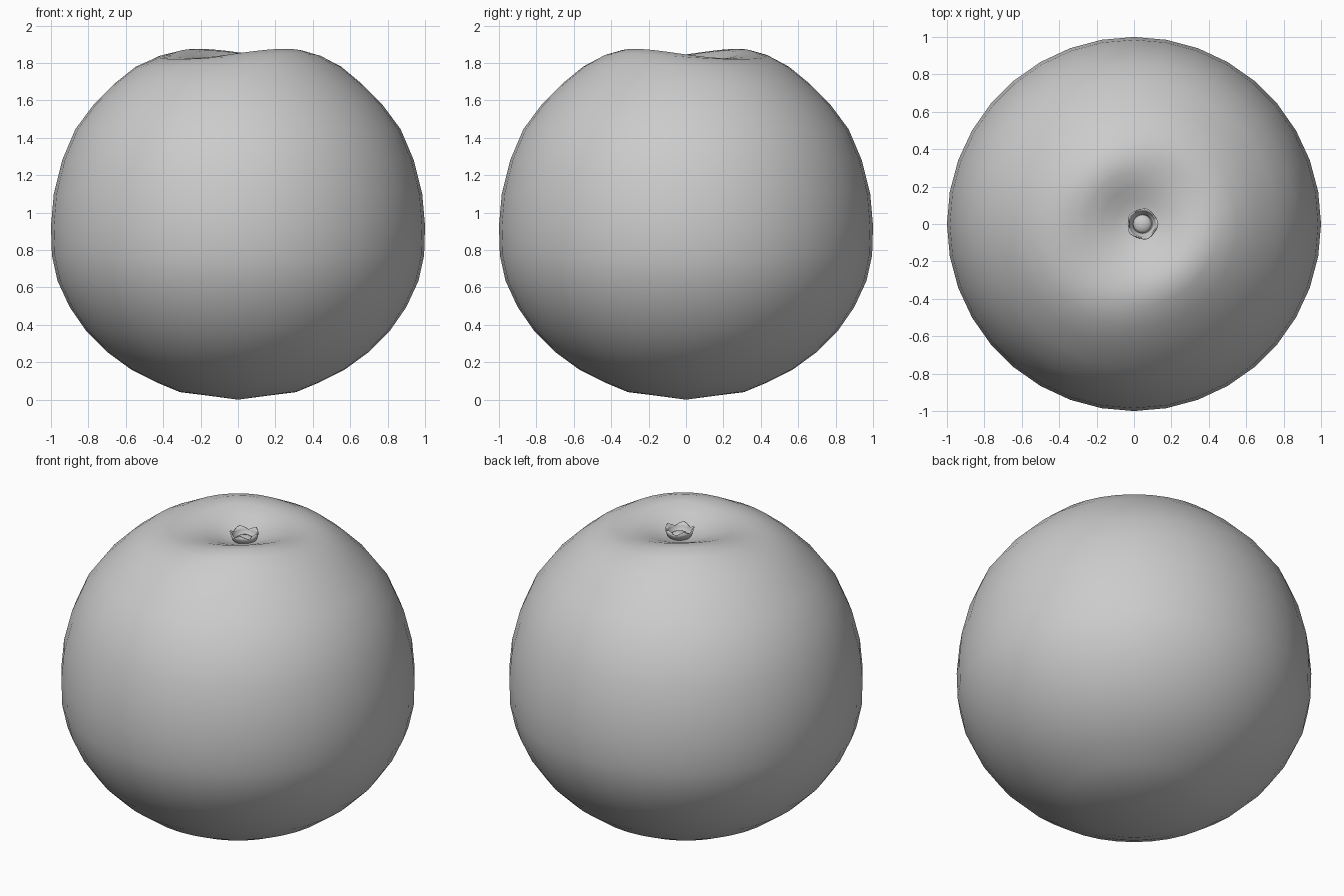
import bpy, bmesh, math
from math import sin, cos, pi, radians

cube = bpy.data.objects.get("Cube")
if cube:
    bpy.data.objects.remove(cube)

grey = bpy.data.materials.new("light grey")
grey.use_nodes = True
grey.diffuse_color = (0.6, 0.6, 0.6, 1)
grey.node_tree.nodes["Principled BSDF"].inputs["Base Color"].default_value = (0.6, 0.6, 0.6, 1)


def finish(name, bm, angle):
    bmesh.ops.recalc_face_normals(bm, faces=bm.faces)
    mesh = bpy.data.meshes.new(name)
    bm.to_mesh(mesh)
    bm.free()
    mesh.materials.append(grey)
    obj = bpy.data.objects.new(name, mesh)
    bpy.context.collection.objects.link(obj)
    bpy.ops.object.select_all(action="DESELECT")
    obj.select_set(True)
    bpy.context.view_layer.objects.active = obj
    bpy.ops.object.shade_smooth_by_angle(angle=radians(angle))
    return obj


def loft(bm, rings):
    """Bridge successive rings of equal vertex count."""
    for low, high in zip(rings, rings[1:]):
        n = len(low)
        for i in range(n):
            j = (i + 1) % n
            bm.faces.new((low[i], low[j], high[j], high[i]))


# Fruit body: revolved profile (radius, height) with a two-fold wavy rim
PROFILE = [(0.15, 0.02), (0.31, 0.04), (0.43, 0.09), (0.57, 0.16), (0.70, 0.255),
           (0.81, 0.365), (0.90, 0.495), (0.965, 0.635), (0.995, 0.77), (1.0, 0.93),
           (0.985, 1.1), (0.94, 1.28), (0.87, 1.445), (0.77, 1.58), (0.66, 1.69),
           (0.55, 1.78), (0.44, 1.835), (0.36, 1.85), (0.28, 1.845), (0.20, 1.822),
           (0.13, 1.795), (0.06, 1.775)]
SEGMENTS = 36
TOP_X = 0.045

bm = bmesh.new()
rings = []
for r, z in PROFILE:
    ring = []
    for i in range(SEGMENTS):
        a = 2 * pi * i / SEGMENTS
        near_top = max(0, min(1, (z - 1.6) / 0.25))
        rim = math.exp(-((r - 0.34) / 0.14) ** 2) * near_top
        dz = 0.026 * rim * cos(2 * (a + radians(50)))
        shift = TOP_X * max(0, 1 - r / 0.6) * near_top
        ring.append(bm.verts.new((r * cos(a) + shift, r * sin(a), z + dz)))
    rings.append(ring)
loft(bm, rings)
for ring, x, z in ((rings[0], 0.0, 0.0), (rings[-1], TOP_X, 1.77)):
    pole = bm.verts.new((x, 0, z))
    for i in range(SEGMENTS):
        bm.faces.new((ring[i], ring[(i + 1) % SEGMENTS], pole))
finish("fruit_body", bm, 60)

# Calyx: small flared cup with a jagged edge
bm = bmesh.new()
rings = []
for r, z, jag in ((0.045, 1.77, 0), (0.062, 1.785, 0), (0.07, 1.805, 0), (0.074, 1.82, 0.012)):
    ring = []
    for i in range(20):
        a = 2 * pi * i / 20
        tooth = jag * cos(5 * a)
        ring.append(bm.verts.new((TOP_X + (r + tooth / 3) * cos(a),
                                  (r + tooth / 3) * sin(a), z + tooth)))
    rings.append(ring)
loft(bm, rings)
calyx = finish("calyx", bm, 40)
shell = calyx.modifiers.new("thickness", "SOLIDIFY")
shell.thickness = 0.008

# Stem button: rounded knob inside the calyx
bm = bmesh.new()
bmesh.ops.create_uvsphere(bm, u_segments=16, v_segments=8, radius=0.05)
for v in bm.verts:
    v.co.z *= 0.5
bmesh.ops.translate(bm, verts=bm.verts, vec=(TOP_X, 0, 1.775))
finish("stem_button", bm, 60)
